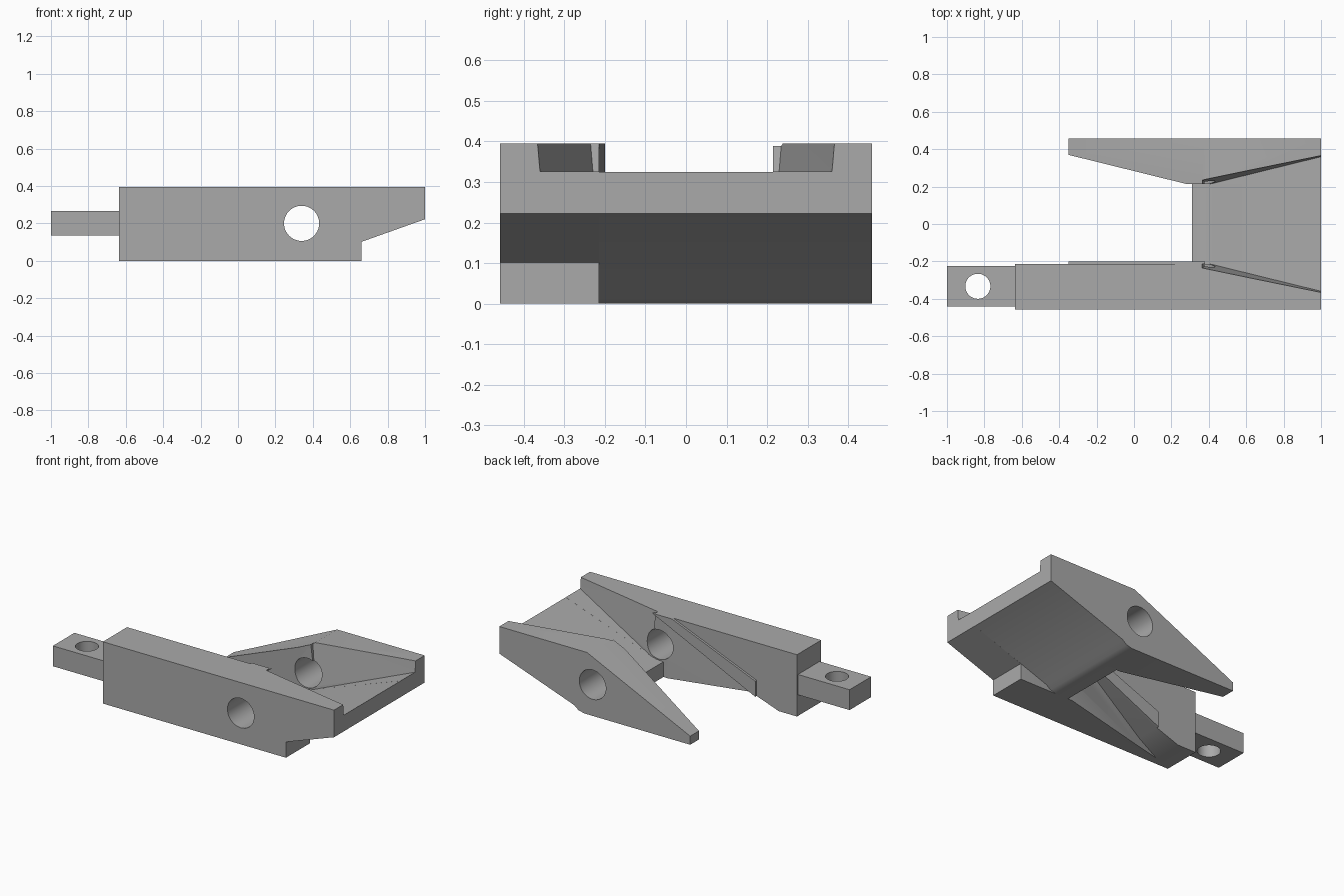
import bpy, bmesh, math
from mathutils import Vector

cube = bpy.data.objects.get("Cube")
if cube:
    bpy.data.objects.remove(cube, do_unlink=True)

grey = bpy.data.materials.new("plain_grey")
grey.use_nodes = True
GREY = (0.4, 0.4, 0.4, 1)
grey.diffuse_color = GREY
grey.node_tree.nodes["Principled BSDF"].inputs["Base Color"].default_value = GREY


def finish(name, bm):
    bmesh.ops.recalc_face_normals(bm, faces=bm.faces)
    mesh = bpy.data.meshes.new(name)
    bm.to_mesh(mesh)
    bm.free()
    mesh.materials.append(grey)
    ob = bpy.data.objects.new(name, mesh)
    bpy.context.collection.objects.link(ob)
    return ob


def prism(name, outline, lo, hi, axis="y"):
    """Extrude an outline along y (points are x, z) or z (points are x, y)."""
    bm = bmesh.new()
    at = (lambda p, d: (p[0], d, p[1])) if axis == "y" else (lambda p, d: (p[0], p[1], d))
    face = bm.faces.new([bm.verts.new(at(p, lo)) for p in outline])
    top = bmesh.ops.extrude_face_region(bm, geom=[face])["geom"]
    move = Vector(at((0, 0), hi - lo))
    bmesh.ops.translate(bm, vec=move, verts=[v for v in top if isinstance(v, bmesh.types.BMVert)])
    return finish(name, bm)


def hull(name, points):
    bm = bmesh.new()
    for p in points:
        bm.verts.new(p)
    bmesh.ops.convex_hull(bm, input=bm.verts)
    return finish(name, bm)


def disc(cx, cy, r, n=48):
    return [(cx + r * math.cos(i * math.tau / n), cy + r * math.sin(i * math.tau / n))
            for i in range(n)]


def cut(ob, *cutters):
    for c in cutters:
        mod = ob.modifiers.new(c.name, "BOOLEAN")
        mod.operation = "DIFFERENCE"
        mod.solver = "EXACT"
        mod.object = c
        c.hide_render = True
        c.hide_set(True)


TOP, SIDE, INNER = 0.395, 0.458, 0.214

# Cutters: pivot bore, drafted wedge pocket, prong taper and front recess
bore = prism("bore_cutter", disc(0.34, 0.2, 0.094), -1, 1)
pocket = hull("pocket_cutter", [
    (x, s * y, z) for s in (-1, 1) for x, y, z in
    [(1.03, 0.375, 0.43), (1.03, 0.367, 0.336), (0.36, 0.238, 0.43), (0.4, 0.212, 0.113)]])
taper = prism("taper_cutter", [(0.28, INNER), (-0.4, 0.382), (-0.4, 0.1), (0.28, 0.1)],
              -0.1, 0.6, "z")
recess = prism("recess_cutter", [(0.4, -0.1), (0.4, -0.184), (-0.35, -0.37),
                                 (-0.52, -0.41), (-0.52, -0.1)], -0.1, 0.6, "z")
below_slope = prism("slope_cutter", [(0.38, TOP), (-0.35, 0.055), (-0.506, 0),
                                     (-0.506, -0.2), (0.38, -0.2)], -1, 1)
mod = recess.modifiers.new("below_slope", "BOOLEAN")
mod.operation = "INTERSECT"
mod.solver = "EXACT"
mod.object = below_slope
below_slope.hide_render = True
below_slope.hide_set(True)

# Rear arm with its tapered prong
rear = prism("rear_arm", [(1, TOP), (1, 0.222), (0.47, 0.034), (0.44, 0.01), (0.4, 0), (-0.35, 0),
                          (-0.35, 0.055), (0.38, TOP)], INNER, SIDE)
cut(rear, taper, pocket, bore)

# Long front arm
front = prism("front_arm", [(1, TOP), (1, 0.222), (0.66, 0.101), (0.66, 0), (-0.635, 0),
                            (-0.635, TOP)], -SIDE, -INNER)
cut(front, recess, pocket, bore)

# Thin raised ridge on the inside of the front arm
prism("inner_ridge", [(0.38, TOP), (0.24, TOP), (-0.35, 0.155), (-0.35, 0.055)], -INNER - 0.001, -0.2)

# Sloping bridge between the arms
bridge = prism("bridge", [(1, 0.325), (0.42, 0.12), (0.39, 0.108), (0.355, 0.1), (0.31, 0.097),
                          (0.31, 0), (0.4, 0), (0.44, 0.01), (0.47, 0.034), (1, 0.222)], -0.36, 0.36)
cut(bridge, bore)

# End tab with its vertical hole
tab = prism("end_tab", [(-1, 0.135), (-0.6, 0.135), (-0.6, 0.265), (-1, 0.265)], -0.442, -0.224)
cut(tab, prism("tab_hole_cutter", disc(-0.835, -0.333, 0.067), 0, 0.5, "z"))

# Smooth the bores and keep every other edge sharp
for ob in (rear, front, bridge, tab):
    bpy.ops.object.select_all(action="DESELECT")
    ob.select_set(True)
    bpy.context.view_layer.objects.active = ob
    for m in [m.name for m in ob.modifiers]:
        bpy.ops.object.modifier_apply(modifier=m)
    bpy.ops.object.shade_smooth_by_angle(angle=math.radians(25))
